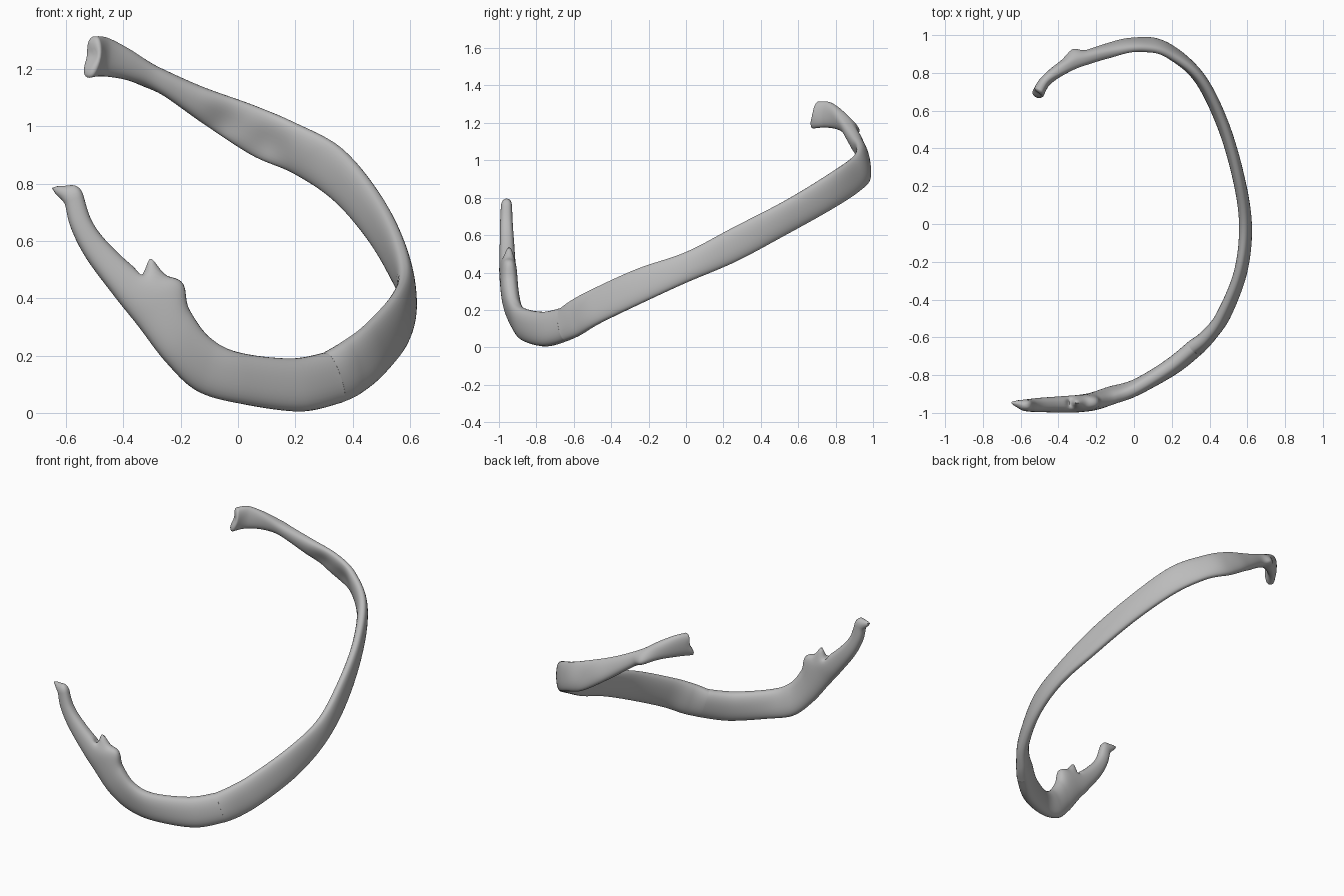
import bpy
import bmesh
import math
from mathutils import Vector

SIDES = 32
STEPS = 14

cube = bpy.data.objects.get("Cube")
if cube:
    bpy.data.objects.remove(cube, do_unlink=True)


def make_material(name, colour):
    mat = bpy.data.materials.new(name)
    mat.use_nodes = True
    mat.diffuse_color = colour
    mat.node_tree.nodes["Principled BSDF"].inputs["Base Color"].default_value = colour
    return mat


def spline(rows, steps):
    """Smooth interpolation through rows of numbers."""
    result = []
    last = len(rows) - 1
    for i in range(last):
        p0, p1, p2, p3 = rows[max(i - 1, 0)], rows[i], rows[i + 1], rows[min(i + 2, last)]
        for s in range(steps):
            t = s / steps
            result.append([
                b + 0.5 * t * (c - a + t * (2 * a - 5 * b + 4 * c - d + t * (3 * (b - c) + d - a)))
                for a, b, c, d in zip(p0, p1, p2, p3)])
    result.append(list(rows[-1]))
    return result


def power(value, exponent):
    return math.copysign(abs(value) ** exponent, value)


def sweep(name, stations, pulls, cap_start, cap_end, material):
    """Flattened tube: each station is upper edge, lower edge, half thickness."""
    path = spline(stations, STEPS)
    upper = [Vector(r[0:3]) for r in path]
    lower = [Vector(r[3:6]) for r in path]
    mids = [(u + l) / 2 for u, l in zip(upper, lower)]
    rings = []
    for i, row in enumerate(path):
        tangent = (mids[min(i + 1, len(mids) - 1)] - mids[max(i - 1, 0)]).normalized()
        half = (upper[i] - lower[i]) / 2
        side = tangent.cross(half).normalized() * row[6]
        rings.append((mids[i], half, side, tangent))

    def dome(ring, length, sign):
        mid, half, side, tangent = ring
        extra = []
        for k in range(1, 6):
            a = k * math.pi / 11
            extra.append((mid + tangent * sign * length * math.sin(a),
                          half * math.cos(a), side * math.cos(a), tangent))
        return extra

    if cap_start:
        rings = dome(rings[0], cap_start, -1)[::-1] + rings
    if cap_end:
        rings = rings + dome(rings[-1], cap_end, 1)

    bm = bmesh.new()
    loops = []
    for mid, half, side, _ in rings:
        loop = []
        for k in range(SIDES):
            a = math.tau * k / SIDES
            loop.append(bm.verts.new(mid + half * power(math.sin(a), 0.9)
                                     + side * power(math.cos(a), 0.8)))
        loops.append(loop)
    for a, b in zip(loops, loops[1:]):
        for k in range(SIDES):
            n = (k + 1) % SIDES
            bm.faces.new((a[k], a[n], b[n], b[k]))
    bm.faces.new(loops[0][::-1])
    bm.faces.new(loops[-1])

    # Soft local pulls shape knobs, notches and beaks
    for centre, move, radius in pulls:
        centre, move = Vector(centre), Vector(move)
        for v in bm.verts:
            v.co += move * math.exp(-((v.co - centre).length / radius) ** 2)
    bmesh.ops.recalc_face_normals(bm, faces=bm.faces)

    mesh = bpy.data.meshes.new(name)
    bm.to_mesh(mesh)
    bm.free()
    obj = bpy.data.objects.new(name, mesh)
    bpy.context.collection.objects.link(obj)
    mesh.materials.append(material)
    bpy.ops.object.select_all(action='DESELECT')
    obj.select_set(True)
    bpy.context.view_layer.objects.active = obj
    bpy.ops.object.shade_smooth_by_angle(angle=math.radians(50))
    return obj


grey = make_material("bone grey", (0.5, 0.5, 0.5, 1))

# Bony arch, from the flared head at the back round to the joint
joint = (0.3, -0.66, 0.21, 0.36, -0.64, 0.035, 0.046)
bone = [
    (-0.50, 0.71, 1.315, -0.52, 0.68, 1.17, 0.033),
    (-0.46, 0.77, 1.31, -0.47, 0.75, 1.175, 0.03),
    (-0.38, 0.82, 1.27, -0.38, 0.83, 1.16, 0.035),
    (-0.28, 0.86, 1.21, -0.28, 0.88, 1.12, 0.036),
    (-0.13, 0.9, 1.14, -0.12, 0.94, 1.01, 0.036),
    (0.05, 0.925, 1.075, 0.05, 0.97, 0.9, 0.032),
    (0.19, 0.89, 1.015, 0.2, 0.925, 0.835, 0.032),
    (0.35, 0.77, 0.93, 0.34, 0.78, 0.74, 0.032),
    (0.47, 0.54, 0.79, 0.46, 0.54, 0.605, 0.032),
    (0.55, 0.25, 0.64, 0.55, 0.27, 0.46, 0.032),
    (0.58, 0, 0.51, 0.6, 0, 0.345, 0.032),
    (0.55, -0.26, 0.42, 0.58, -0.24, 0.235, 0.032),
    (0.45, -0.5, 0.31, 0.5, -0.46, 0.13, 0.035),
    (0.37, -0.61, 0.25, 0.42, -0.57, 0.065, 0.04),
    joint,
]
bone_pulls = [
    ((-0.33, 0.9, 1.165), (0, 0.035, -0.01), 0.05),   # tubercle
    ((-0.53, 0.68, 1.25), (0.02, 0.01, 0), 0.04),     # hollow in the head facet
    ((-0.05, 0.88, 1.0), (0, 0.025, 0), 0.07),        # groove under the arch
    ((0.1, 0.9, 0.93), (0, 0.02, 0), 0.07),
]
sweep("rib_bone", bone, bone_pulls, 0.02, 0, grey)

# Cartilage, from the joint forward and up to the pointed tip
cartilage = [
    joint,
    (0.18, -0.76, 0.19, 0.22, -0.75, 0.005, 0.046),
    (0, -0.88, 0.212, 0.02, -0.85, 0.03, 0.042),
    (-0.1, -0.925, 0.265, -0.14, -0.89, 0.075, 0.042),
    (-0.17, -0.94, 0.36, -0.25, -0.935, 0.175, 0.046),
    (-0.22, -0.945, 0.46, -0.35, -0.955, 0.305, 0.046),
    (-0.34, -0.95, 0.495, -0.43, -0.96, 0.405, 0.043),
    (-0.45, -0.955, 0.59, -0.53, -0.96, 0.54, 0.038),
    (-0.51, -0.96, 0.67, -0.585, -0.96, 0.65, 0.034),
    (-0.54, -0.96, 0.76, -0.605, -0.96, 0.74, 0.03),
]
cartilage_pulls = [
    ((-0.2, -0.945, 0.44), (0.012, 0, 0.01), 0.05),     # facet knob
    ((-0.29, -0.945, 0.48), (-0.015, 0, 0.06), 0.026),  # small hook
    ((-0.33, -0.945, 0.49), (-0.01, 0, -0.02), 0.025),  # notch behind the hook
    ((-0.605, -0.95, 0.765), (-0.045, 0.005, 0.02), 0.022),  # beak at the tip
]
sweep("costal_cartilage", cartilage, cartilage_pulls, 0, 0.045, grey)
